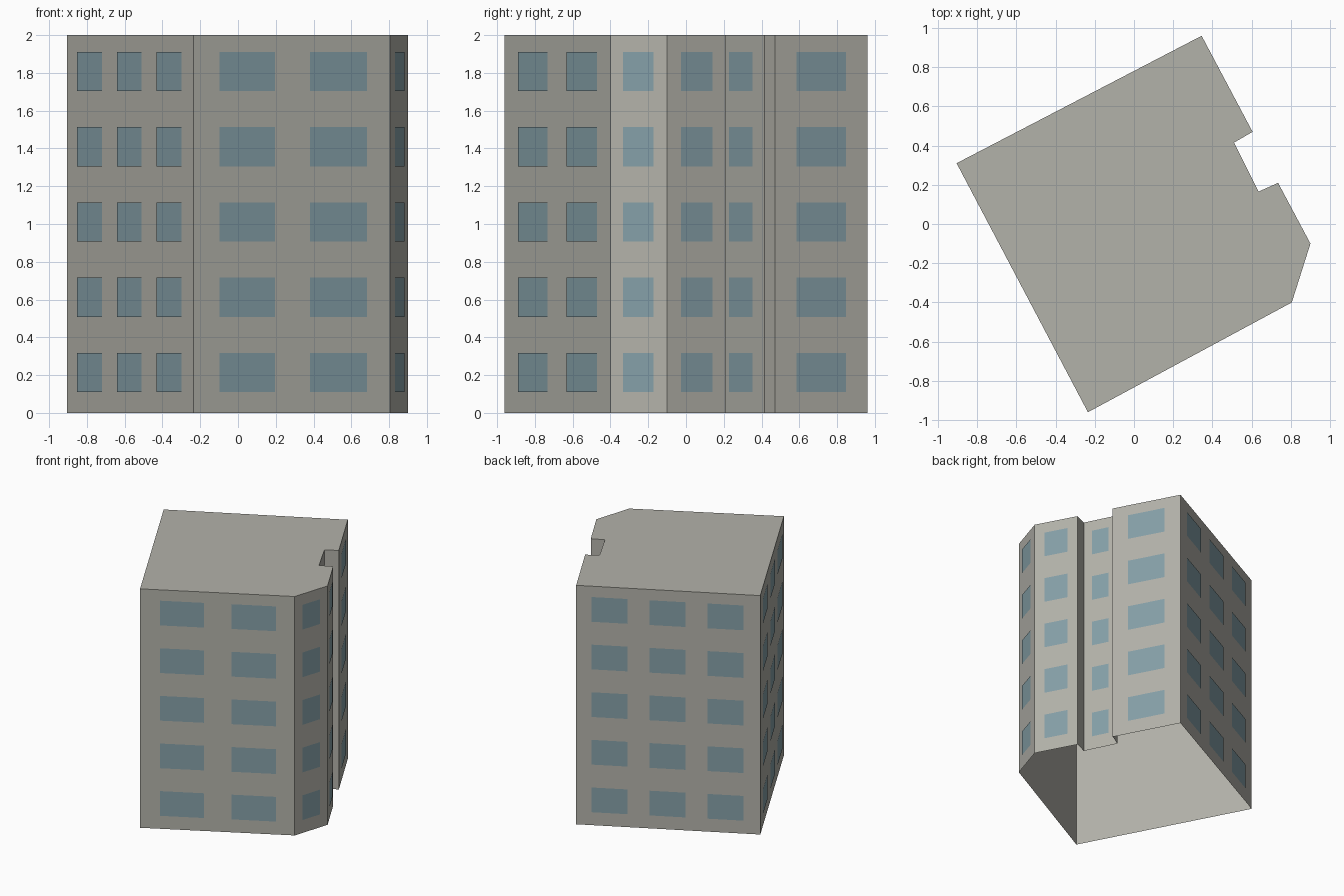
import bpy
import bmesh
from mathutils import Vector

cube = bpy.data.objects.get("Cube")
if cube:
    bpy.data.objects.remove(cube, do_unlink=True)


def make_material(name, colour):
    mat = bpy.data.materials.new(name)
    mat.use_nodes = True
    mat.diffuse_color = colour
    mat.node_tree.nodes["Principled BSDF"].inputs["Base Color"].default_value = colour
    return mat


def make_object(name, bm, mat):
    mesh = bpy.data.meshes.new(name)
    bm.to_mesh(mesh)
    bm.free()
    mesh.materials.append(mat)
    obj = bpy.data.objects.new(name, mesh)
    bpy.context.collection.objects.link(obj)
    return obj


concrete = make_material("warm grey concrete", (0.45, 0.445, 0.40, 1))
glass = make_material("blue grey glass", (0.235, 0.35, 0.39, 1))

HEIGHT = 2.0
FLOORS = 5
FLOOR_STEP = 0.3985
SILL = 0.11
WINDOW_HEIGHT = 0.207
OFFSET = 0.004

# Footprint corners, counter-clockwise from the far left corner
corners = [Vector(p) for p in (
    (-0.905, 0.31), (-0.235, -0.96), (0.805, -0.40), (0.90, -0.10),
    (0.735, 0.21), (0.635, 0.165), (0.51, 0.415), (0.605, 0.47), (0.345, 0.96))]

# Window spans along each wall, as fractions; the notch sides are blank
three = [(0.085, 0.28), (0.40, 0.595), (0.714, 0.91)]
single = [(0.23, 0.765)]
wall_windows = [three, [(0.13, 0.413), (0.591, 0.88)], single, single,
                [], [(0.24, 0.74)], [], single, three]
wall_names = ["left", "front", "chamfer", "right_front", "notch_front",
              "notch_back", "notch_side", "right_back", "back"]

# Building shell: walls and roof, open underneath
bm = bmesh.new()
base = [bm.verts.new((p.x, p.y, 0)) for p in corners]
top = [bm.verts.new((p.x, p.y, HEIGHT)) for p in corners]
for i in range(len(corners)):
    j = (i + 1) % len(corners)
    bm.faces.new((base[i], base[j], top[j], top[i]))
bm.faces.new(top)
make_object("building_shell", bm, concrete)

# Window panes: thin plates just proud of each wall
for i, spans in enumerate(wall_windows):
    if not spans:
        continue
    start, end = corners[i], corners[(i + 1) % len(corners)]
    along = end - start
    out = Vector((along.y, -along.x)).normalized() * OFFSET
    bm = bmesh.new()
    for floor in range(FLOORS):
        low = SILL + floor * FLOOR_STEP
        high = low + WINDOW_HEIGHT
        for t0, t1 in spans:
            a = start + along * t0 + out
            b = start + along * t1 + out
            quad = ((a, low), (b, low), (b, high), (a, high))
            bm.faces.new([bm.verts.new((p.x, p.y, z)) for p, z in quad])
    make_object(wall_names[i] + "_windows", bm, glass)
